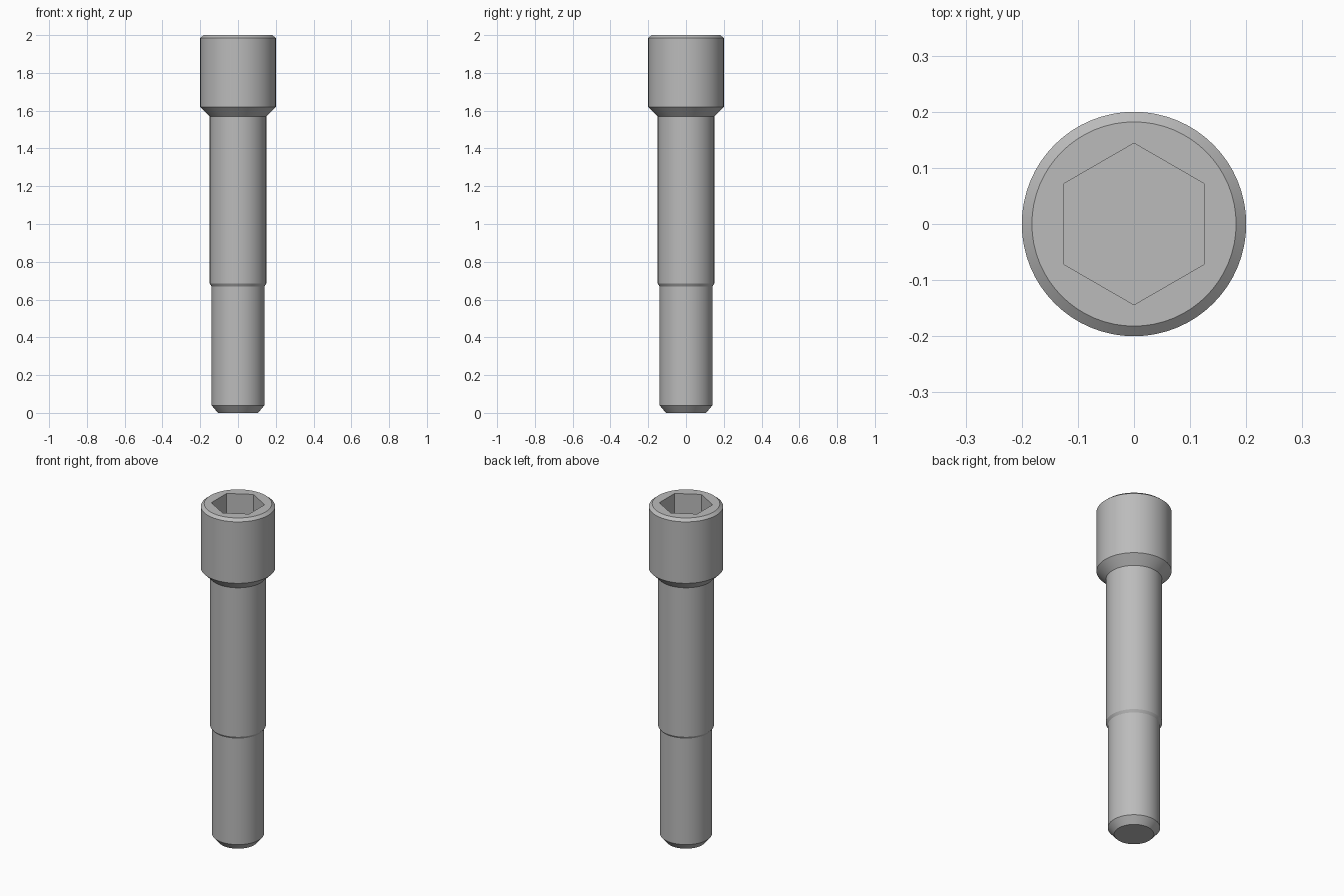
import bpy, bmesh
from math import sin, cos, pi, radians

cube = bpy.data.objects.get("Cube")
if cube:
    bpy.data.objects.remove(cube)

SEGMENTS = 64
SOCKET_RADIUS = 0.144
SOCKET_FLOOR = 1.8

steel = bpy.data.materials.new("grey steel")
steel.use_nodes = True
grey = (0.5, 0.5, 0.5, 1)
steel.diffuse_color = grey
steel.node_tree.nodes["Principled BSDF"].inputs["Base Color"].default_value = grey


def ring(bm, radius, z, sides, turn=0.0):
    """Closed loop of vertices around the z axis."""
    angles = [turn + 2 * pi * i / sides for i in range(sides)]
    return [bm.verts.new((radius * cos(a), radius * sin(a), z)) for a in angles]


def bridge(bm, lower, upper):
    """Wall of quads between two loops."""
    n = len(lower)
    for i in range(n):
        j = (i + 1) % n
        bm.faces.new((lower[i], lower[j], upper[j], upper[i]))


def loop_edges(bm, loop):
    return [bm.edges.get((v, loop[i - 1])) for i, v in enumerate(loop)]


# Turned outline (radius, height): tip, thread, shank, cone, head, rim
profile = [(0.106, 0), (0.14, 0.04), (0.14, 0.67), (0.15, 0.685),
           (0.15, 1.57), (0.2, 1.62), (0.2, 1.985), (0.182, 2)]

bm = bmesh.new()
rings = [ring(bm, r, z, SEGMENTS) for r, z in profile]
for lower, upper in zip(rings, rings[1:]):
    bridge(bm, lower, upper)
bm.faces.new(rings[0])

# Hexagonal socket with corners on the y axis
floor = ring(bm, SOCKET_RADIUS, SOCKET_FLOOR, 6, pi / 2)
mouth = ring(bm, SOCKET_RADIUS, profile[-1][1], 6, pi / 2)
bridge(bm, floor, mouth)
bm.faces.new(floor)

# Flat top face around the socket
bmesh.ops.triangle_fill(bm, use_beauty=True,
                        edges=loop_edges(bm, rings[-1]) + loop_edges(bm, mouth))
bmesh.ops.recalc_face_normals(bm, faces=bm.faces)

mesh = bpy.data.meshes.new("socket_head_bolt")
bm.to_mesh(mesh)
bm.free()
mesh.materials.append(steel)
bolt = bpy.data.objects.new("socket_head_bolt", mesh)
bpy.context.collection.objects.link(bolt)

# Smooth round walls, crisp machined edges
bpy.ops.object.select_all(action="DESELECT")
bolt.select_set(True)
bpy.context.view_layer.objects.active = bolt
bpy.ops.object.shade_smooth_by_angle(angle=radians(25))
